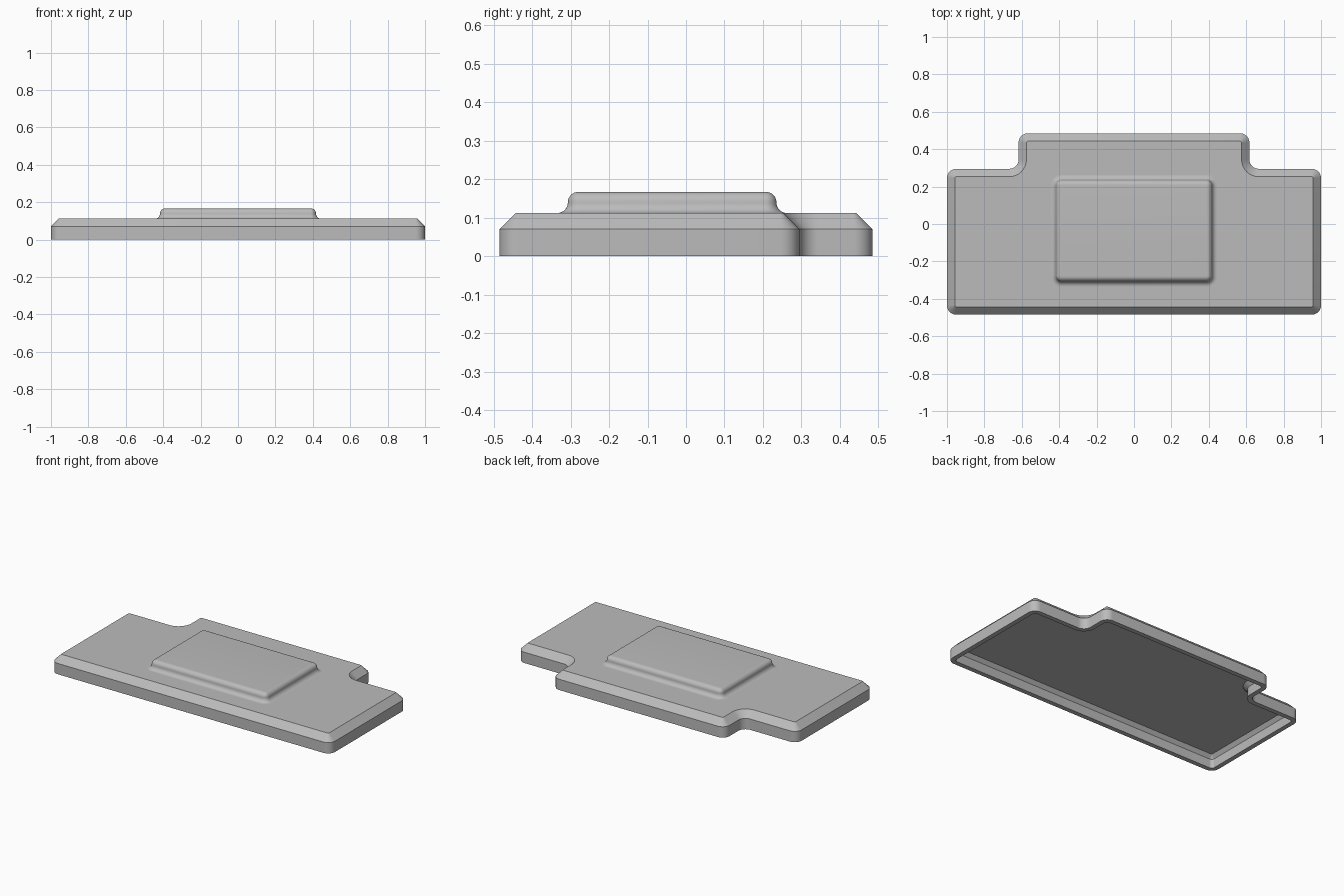
import bpy, bmesh, math
from mathutils import Vector, Matrix

cube = bpy.data.objects.get("Cube")
if cube:
    bpy.data.objects.remove(cube, do_unlink=True)

grey = bpy.data.materials.new("plain grey")
grey.use_nodes = True
colour = (0.5, 0.5, 0.5, 1)
grey.diffuse_color = colour
grey.node_tree.nodes["Principled BSDF"].inputs["Base Color"].default_value = colour

STEPS = 8


def ring(corners, radius, inset):
    """Right-angled counter-clockwise outline with rounded corners, offset inwards."""
    points = []
    for i, v in enumerate(corners):
        v = Vector(v)
        a = (v - Vector(corners[i - 1])).normalized()
        b = (Vector(corners[(i + 1) % len(corners)]) - v).normalized()
        turn = 1 if a.x * b.y - a.y * b.x > 0 else -1
        centre = v + (b - a) * radius
        reach = max(radius - turn * inset, 0.002)
        normal = Vector((a.y, -a.x))
        for k in range(STEPS + 1):
            spin = Matrix.Rotation(turn * math.pi / 2 * k / STEPS, 2)
            points.append(centre + turn * reach * (spin @ normal))
    return points


def loft(name, corners, radius, profile, cap_start, cap_end):
    """Skin the outline through (inset, height) steps."""
    bm = bmesh.new()
    rings = [[bm.verts.new((p.x, p.y, z)) for p in ring(corners, radius, inset)]
             for inset, z in profile]
    n = len(rings[0])
    for low, high in zip(rings, rings[1:]):
        for i in range(n):
            j = (i + 1) % n
            bm.faces.new((low[i], low[j], high[j], high[i]))
    if cap_start:
        bm.faces.new(rings[0][::-1])
    if cap_end:
        bm.faces.new(rings[-1])
    mesh = bpy.data.meshes.new(name)
    bm.to_mesh(mesh)
    bm.free()
    mesh.materials.append(grey)
    obj = bpy.data.objects.new(name, mesh)
    bpy.context.collection.objects.link(obj)
    bpy.ops.object.select_all(action="DESELECT")
    obj.select_set(True)
    bpy.context.view_layer.objects.active = obj
    bpy.ops.object.shade_smooth_by_angle(angle=math.radians(30))
    return obj


# Hollow cover: ceiling, inner chamfer, inner wall, lip, outer wall, chamfer, top
right = [(1, -0.485), (1, 0.295), (0.617, 0.295), (0.617, 0.485)]
plan = right + [(-x, y) for x, y in reversed(right)]
loft("cover_shell", plan, 0.05,
     [(0.054, 0.082), (0.03, 0.058), (0.03, 0), (0, 0), (0, 0.07), (0.042, 0.112)],
     True, True)

# Raised pad: concave fillet at the foot, rounded edge at the top
pad = [(0.417, -0.307), (0.417, 0.235), (-0.417, 0.235), (-0.417, -0.307)]
R = 0.0275
angles = [math.pi / 2 * k / STEPS for k in range(STEPS + 1)]
foot = [(-R * (1 - math.sin(t)), 0.112 + R * (1 - math.cos(t))) for t in angles]
crown = [(R * (1 - math.cos(t)), 0.1395 + R * math.sin(t)) for t in angles[1:]]
loft("raised_pad", pad, 0.03, foot + crown, False, True)
